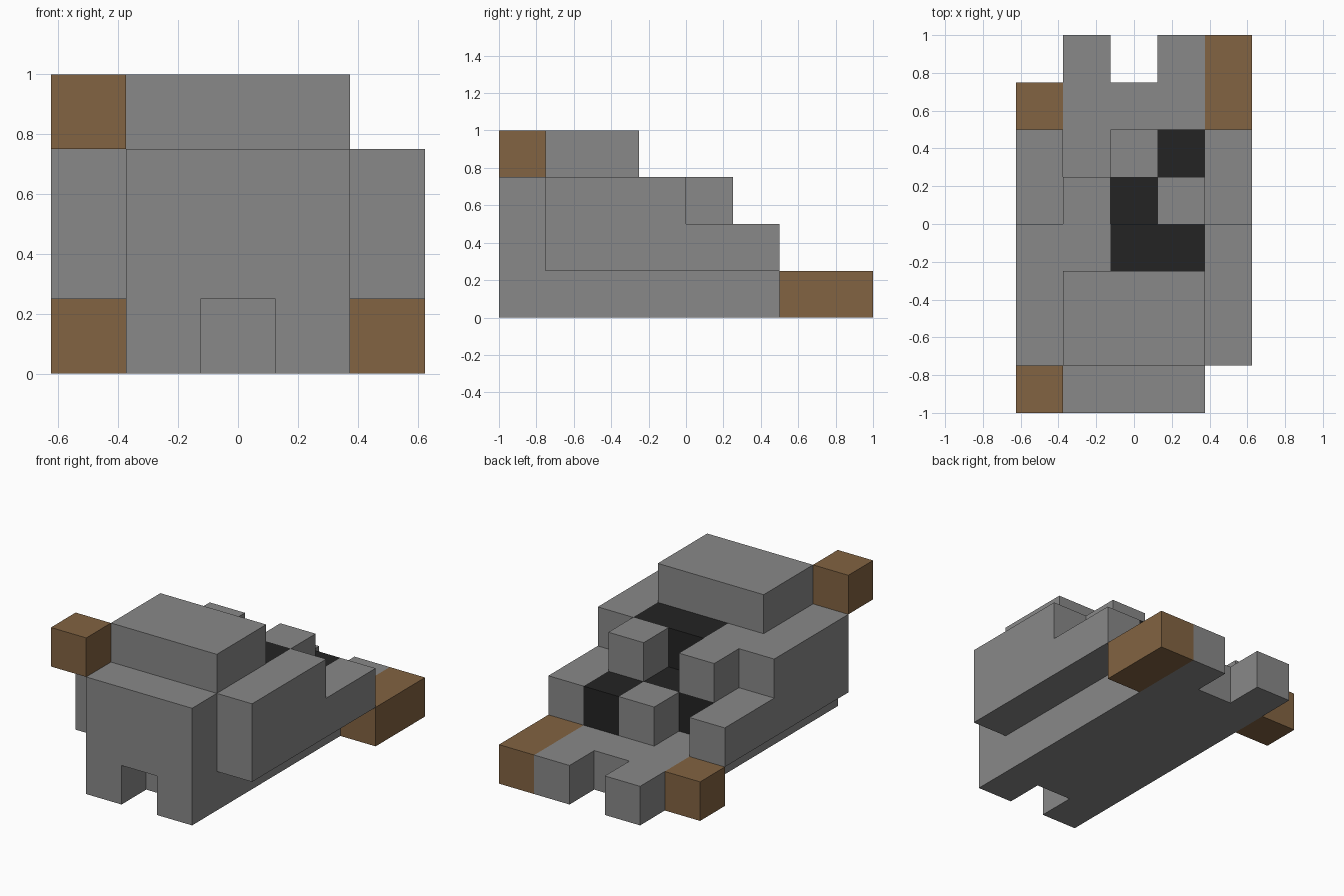
import bpy, bmesh
from math import radians
from mathutils import Vector

cube = bpy.data.objects.get("Cube")
if cube:
    bpy.data.objects.remove(cube, do_unlink=True)

CELL = 0.25
ORIGIN = Vector((-2.5 * CELL, -4 * CELL, 0))


def material(name, rgb):
    m = bpy.data.materials.new(name)
    m.use_nodes = True
    m.diffuse_color = (*rgb, 1)
    m.node_tree.nodes["Principled BSDF"].inputs["Base Color"].default_value = (*rgb, 1)
    return m


grey = material("stone_grey", (0.25, 0.25, 0.25))
brown = material("wood_brown", (0.225, 0.126, 0.054))
black = material("soot_black", (0.017, 0.017, 0.017))


def block(x, y, z):
    """All grid cells in the inclusive ranges x, y and z."""
    return {(i, j, k)
            for i in range(x[0], x[1] + 1)
            for j in range(y[0], y[1] + 1)
            for k in range(z[0], z[1] + 1)}


def at(i, j, k):
    return block((i, i), (j, j), (k, k))


# Floor slab with a notch at each end, and the solid front body
floor = block((1, 3), (0, 7), (0, 0)) - at(2, 0, 0) - at(2, 7, 0)
front_body = block((1, 3), (0, 2), (1, 2))
cabin_wall = at(1, 3, 1) | at(1, 3, 2)

# Stepped side wall, mirrored to the other side
right_side = block((0, 0), (1, 5), (1, 1)) | block((0, 0), (1, 3), (2, 2))
left_side = {(4 - i, j, k) for i, j, k in right_side}

parts = [
    ("floor", grey, floor),
    ("front_body", grey, front_body | cabin_wall),
    ("roof", grey, block((1, 3), (1, 2), (3, 3))),
    ("right_side", grey, right_side),
    ("left_side", grey, left_side),
    ("dark_core", black, block((2, 3), (3, 3), (1, 2)) | block((1, 3), (4, 4), (1, 1)) | at(3, 5, 1)),
    ("right_post", grey, at(1, 4, 2)),
    ("left_post", grey, at(3, 4, 2)),
    ("rear_block", grey, at(2, 5, 1)),
    ("front_wood_block", brown, at(0, 0, 3)),
    ("right_wood_block", brown, at(0, 6, 0)),
    ("left_wood_beam", brown, block((4, 4), (6, 7), (0, 0))),
]
filled = set().union(*(cells for _, _, cells in parts))


def build(name, mat, cells):
    """Skin the cells, leaving out faces buried against other cells."""
    bm = bmesh.new()
    for cell in sorted(cells):
        for axis in range(3):
            u, v = Vector((0, 0, 0)), Vector((0, 0, 0))
            u[(axis + 1) % 3] = v[(axis + 2) % 3] = 1
            for side in (0, 1):
                near = list(cell)
                near[axis] += 2 * side - 1
                if tuple(near) in filled:
                    continue
                base = Vector(cell)
                base[axis] += side
                corners = [base, base + u, base + u + v, base + v]
                if not side:
                    corners.reverse()
                bm.faces.new([bm.verts.new(ORIGIN + c * CELL) for c in corners])
    bmesh.ops.remove_doubles(bm, verts=bm.verts, dist=0.001)
    bmesh.ops.dissolve_limit(bm, angle_limit=radians(1), verts=bm.verts, edges=bm.edges)
    mesh = bpy.data.meshes.new(name)
    bm.to_mesh(mesh)
    bm.free()
    mesh.materials.append(mat)
    bpy.context.collection.objects.link(bpy.data.objects.new(name, mesh))


for part in parts:
    build(*part)
